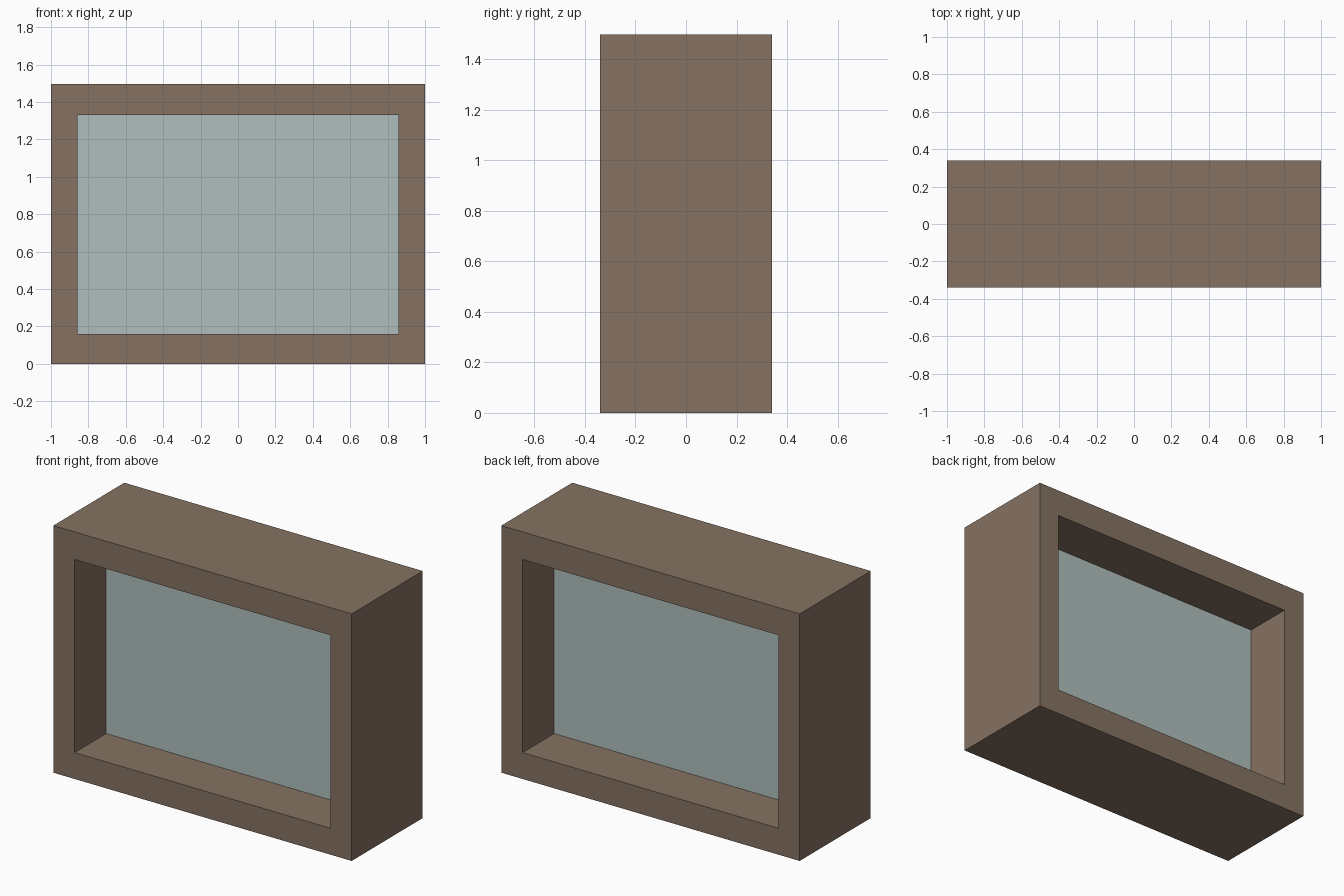
import bpy, bmesh

if "Cube" in bpy.data.objects:
    bpy.data.objects.remove(bpy.data.objects["Cube"])

W, D, H = 1.0, 0.34, 1.497           # half width, half depth, height
OX, Z0, Z1 = 0.857, 0.16, 1.33       # opening
GLASS = 0.038                        # half thickness of the pane


def material(name, color):
    m = bpy.data.materials.new(name)
    m.diffuse_color = color
    m.use_nodes = True
    m.node_tree.nodes["Principled BSDF"].inputs["Base Color"].default_value = m.diffuse_color
    return m


def add_object(name, bm, mat):
    bmesh.ops.recalc_face_normals(bm, faces=bm.faces[:])
    mesh = bpy.data.meshes.new(name)
    bm.to_mesh(mesh)
    bm.free()
    mesh.materials.append(mat)
    bpy.context.collection.objects.link(bpy.data.objects.new(name, mesh))


def rect(bm, hx, z0, z1, y):
    return [bm.verts.new((x, y, z)) for x, z in
            ((-hx, z0), (hx, z0), (hx, z1), (-hx, z1))]


# Window frame: four loops bridged into a closed mitred ring
bm = bmesh.new()
loops = [rect(bm, W, 0, H, -D), rect(bm, W, 0, H, D),
         rect(bm, OX, Z0, Z1, D), rect(bm, OX, Z0, Z1, -D)]
for a, b in zip(loops, loops[1:] + loops[:1]):
    for i in range(4):
        j = (i + 1) % 4
        bm.faces.new((a[i], a[j], b[j], b[i]))
add_object("window_frame", bm, material("brown_frame", (0.24, 0.17, 0.125, 1)))

# Glass pane: thin box filling the opening at mid depth
bm = bmesh.new()
bmesh.ops.create_cube(bm, size=1)
bmesh.ops.scale(bm, verts=bm.verts, vec=(2 * OX, 2 * GLASS, Z1 - Z0))
bmesh.ops.translate(bm, verts=bm.verts, vec=(0, 0, (Z0 + Z1) / 2))
add_object("glass_pane", bm, material("pale_glass", (0.43, 0.52, 0.51, 1)))
